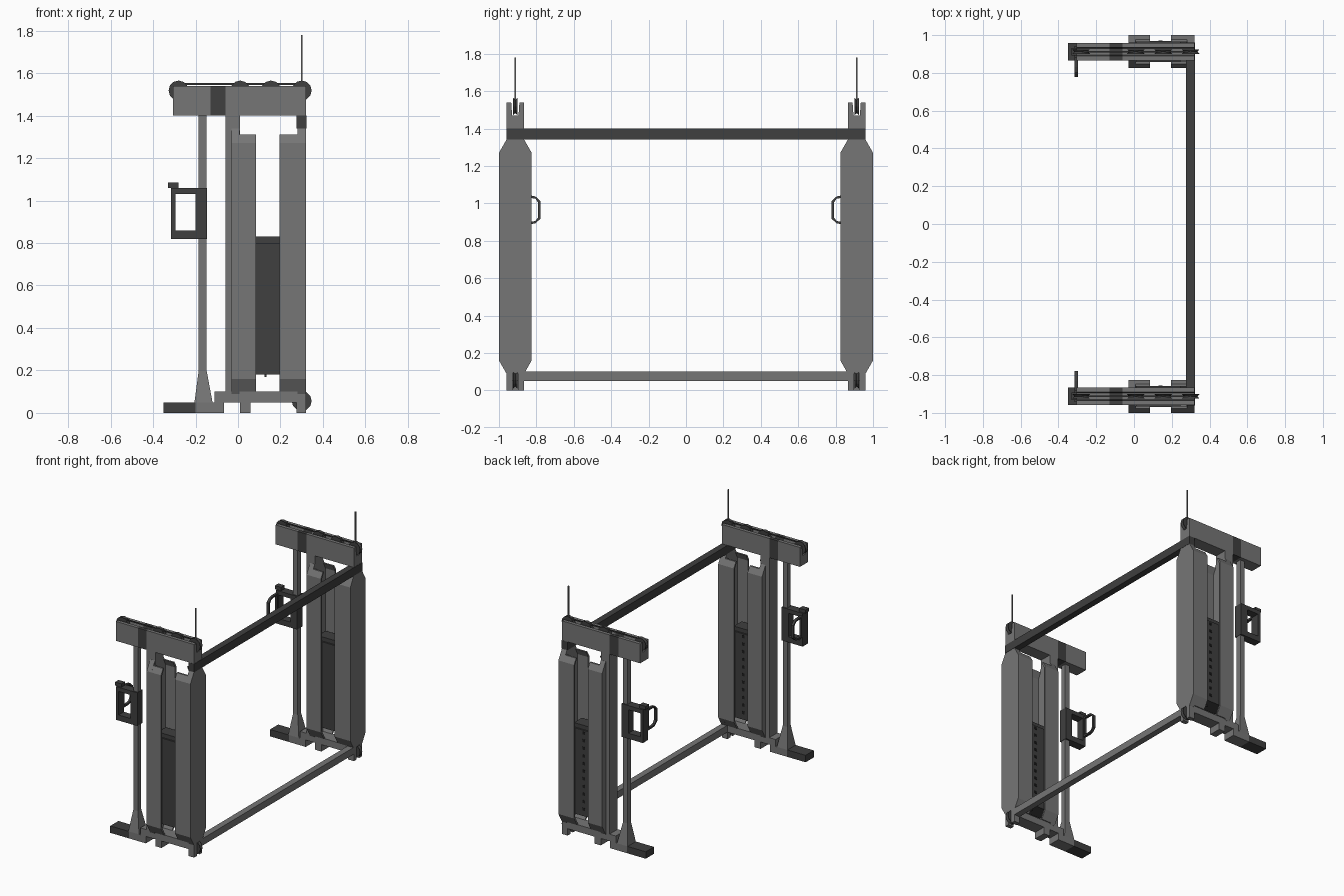
import bpy, bmesh, math
from mathutils import Vector

if "Cube" in bpy.data.objects:
    bpy.data.objects.remove(bpy.data.objects["Cube"])


def material(name, v):
    m = bpy.data.materials.new(name)
    m.diffuse_color = (v, v, v, 1)
    m.use_nodes = True
    m.node_tree.nodes["Principled BSDF"].inputs["Base Color"].default_value = m.diffuse_color
    return m


GREY = material("steel grey", 0.18)
DARK = material("dark grey", 0.05)
BLACK = material("black", 0.012)
YC = 0.9125  # distance of each tower from the middle


def finish(name, bm, mat):
    bmesh.ops.recalc_face_normals(bm, faces=bm.faces)
    me = bpy.data.meshes.new(name)
    bm.to_mesh(me)
    bm.free()
    me.materials.append(mat)
    ob = bpy.data.objects.new(name, me)
    bpy.context.collection.objects.link(ob)
    return ob


def prism(name, pts, axis, lo, hi, mat):
    """Extrude an outline: axis 'y' takes (x, z) points, axis 'x' takes (y, z)."""
    bm = bmesh.new()
    put = (lambda p, d: (p[0], d, p[1])) if axis == 'y' else (lambda p, d: (d, p[0], p[1]))
    f = bm.faces.new([bm.verts.new(put(p, lo)) for p in pts])
    r = bmesh.ops.extrude_face_region(bm, geom=[f])
    step = Vector((0, hi - lo, 0)) if axis == 'y' else Vector((hi - lo, 0, 0))
    bmesh.ops.translate(bm, vec=step, verts=[v for v in r['geom'] if isinstance(v, bmesh.types.BMVert)])
    return finish(name, bm, mat)


def box(name, x0, x1, y0, y1, z0, z1, mat):
    return prism(name, [(x0, z0), (x1, z0), (x1, z1), (x0, z1)], 'y', y0, y1, mat)


def ring(name, outer, inner, x0, x1, mat):
    """Closed band between two (y, z) loops of equal length."""
    bm = bmesh.new()
    loops = [[bm.verts.new((x, y, z)) for y, z in pts]
             for x, pts in ((x0, outer), (x1, outer), (x1, inner), (x0, inner))]
    n = len(outer)
    for a in range(4):
        for i in range(n):
            p, q, j = loops[a], loops[(a + 1) % 4], (i + 1) % n
            bm.faces.new((p[i], p[j], q[j], q[i]))
    return finish(name, bm, mat)


def pulley(name, x, y, z):
    """Grooved wheel made by spinning a small rim profile."""
    bm = bmesh.new()
    prof = [(0, -.012), (.047, -.012), (.036, 0), (.047, .012), (0, .012)]
    n = 12
    rows = []
    for i in range(n):
        a = 2 * math.pi * i / n
        rows.append([bm.verts.new((x + r * math.cos(a), y + d, z + r * math.sin(a))) for r, d in prof])
    for i in range(n):
        p, q = rows[i], rows[(i + 1) % n]
        for k in range(4):
            bm.faces.new((p[k], p[k + 1], q[k + 1], q[k]))
    bmesh.ops.remove_doubles(bm, verts=bm.verts, dist=1e-5)
    return finish(name, bm, DARK)


def shroud(name, yc, web0, web1, edge0, edge1):
    """Folded cover: thick end web plus two side flanges with sloped ends."""
    o, i, t = .0875, .0475, .013
    web = [(-i, .09), (i, .09), (o, .16), (o, 1.27), (i, 1.34), (-i, 1.34), (-o, 1.27), (-o, .16)]
    prism(name + "_web", [(yc + a, z) for a, z in web], 'x', web0, web1, GREY)
    flange = [(.053, .10), (o, .16), (o, 1.27), (.0645, 1.31),
              (.0645 - t, 1.31), (o - t, 1.265), (o - t, .165), (.053 - t, .10)]
    for s in (-1, 1):
        prism(name + "_flange", [(yc + s * a, z) for a, z in flange], 'x', edge0, edge1, GREY)


def tower(s):
    c = s * YC
    w = .0465

    def bar(name, x0, x1, z0, z1, mat, h=w):
        return box(name, x0, x1, c - h, c + h, z0, z1, mat)

    # top channel beam, in three sections, open slot on top
    for name, x0, x1, mat in (("beam_end", -.305, -.13, GREY), ("beam_collar", -.13, -.06, DARK),
                              ("beam_main", -.06, .32, GREY)):
        u = [(-w, 1.40), (w, 1.40), (w, 1.54), (.022, 1.54), (.017, 1.47),
             (-.017, 1.47), (-.022, 1.54), (-w, 1.54)]
        prism(name, [(c + a, z) for a, z in u], 'x', x0, x1, mat)
    # pulleys and cables
    for x in (-.28, .01, .155, .30):
        pulley("top_pulley", x, c, 1.518)
    pulley("bottom_pulley", .30, c, .056)
    box("top_cable", -.28, .30, c - .004, c + .004, 1.545, 1.553, DARK)
    bar("upright_cable", .296, .304, 1.52, 1.78, GREY, .004)
    # columns and covers
    bar("front_column", -.06, .01, .10, 1.40, GREY)
    shroud("front_cover", c, -.03, .008, -.03, .085)
    shroud("rear_cover", c, .28, .32, .195, .32)
    # weight stack with pin holes on one face
    bar("weight_stack", .01, .245, .18, .80, DARK, .056)
    bar("stack_top_plate", .03, .225, .80, .83, DARK, .045)
    bar("stack_stem", .125, .135, .17, .19, DARK, .005)
    for k in range(11):
        z = .22 + k * .055
        box("pin_hole", .13, .15, c + .056, c + .058, z, z + .02, BLACK)
    # base
    bar("base_beam", -.11, .275, .05, .10, GREY)
    bar("base_front_block", -.11, -.065, 0, .10, GREY)
    bar("middle_foot", .01, .06, 0, .05, GREY)
    for q in (-1, 1):
        y0, y1 = sorted((c + q * .014, c + q * w))
        box("rear_foot", .275, .32, y0, y1, 0, .10, GREY)
    bar("post_foot", -.20, -.11, 0, .05, GREY)
    bar("foot_toe", -.35, -.20, 0, .05, DARK)
    # post with a flared bottom
    bm = bmesh.new()
    lo = [bm.verts.new((x, c + y, .05)) for x, y in ((-.205, -w), (-.12, -w), (-.12, w), (-.205, w))]
    hi = [bm.verts.new((x, c + y, .20)) for x, y in ((-.185, -.019), (-.148, -.019), (-.148, .019), (-.185, .019))]
    bm.faces.new(lo)
    bm.faces.new(hi)
    for i in range(4):
        j = (i + 1) % 4
        bm.faces.new((lo[i], lo[j], hi[j], hi[i]))
    finish("post_flare", bm, GREY)
    bar("guide_post", -.185, -.148, .20, 1.40, GREY, .019)
    # sliding carriage frame
    h = .03
    bar("carriage_sleeve", -.20, -.145, .82, 1.06, DARK, h)
    bar("carriage_top", -.315, -.20, 1.03, 1.06, DARK, h)
    bar("carriage_bottom", -.315, -.20, .82, .86, DARK, h)
    bar("carriage_side", -.315, -.295, .86, 1.03, DARK, h)
    bar("carriage_lug", -.33, -.28, 1.06, 1.085, DARK, .02)

    # D shaped handle on the inner side
    def loop(r, k):
        pts = [(.04, -k), (.0, -k), (-.025, -k * .93), (-.04 - r, -k * .6)]
        pts = pts + [(y, -z) for y, z in reversed(pts)]
        return [(s * (.83 + y + (.0 if y < .03 else r)), .965 + z) for y, z in pts]
    ring("pull_handle", loop(.013, .077), loop(0, .064), -.315, -.297, DARK)


for side in (-1, 1):
    tower(side)

# bars joining the towers
box("upper_crossbar", .275, .322, -.96, .96, 1.34, 1.40, DARK)
box("lower_crossbar", .275, .32, -.87, .87, .05, .10, GREY)
